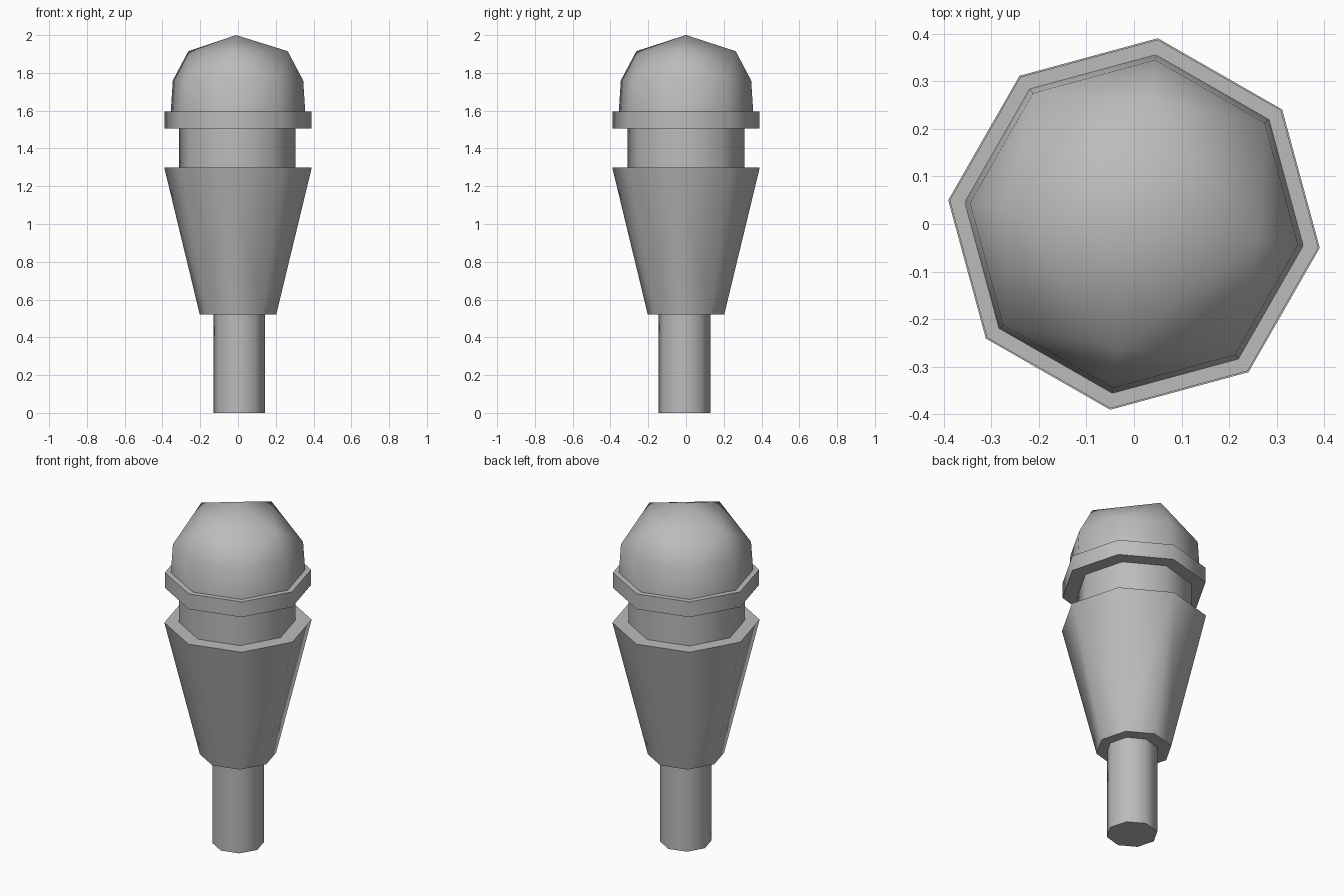
import bpy, bmesh
from math import cos, sin, radians, pi

cube = bpy.data.objects.get("Cube")
if cube:
    bpy.data.objects.remove(cube, do_unlink=True)

TWIST = radians(-7.3)

grey = bpy.data.materials.new("plain grey")
grey.use_nodes = True
colour = (0.5, 0.5, 0.5, 1)
grey.diffuse_color = colour
grey.node_tree.nodes["Principled BSDF"].inputs["Base Color"].default_value = colour


def stacked_rings(name, rings, centre=(0, 0), tip=None):
    """Convex faceted solid through rings of (height, radius, sides)."""
    bm = bmesh.new()
    for z, r, sides in rings:
        for i in range(sides):
            a = TWIST + 2 * pi * i / sides
            bm.verts.new((centre[0] + r * cos(a), centre[1] + r * sin(a), z))
    if tip:
        bm.verts.new(tip)
    bmesh.ops.convex_hull(bm, input=bm.verts)
    bmesh.ops.dissolve_limit(bm, angle_limit=radians(1), verts=bm.verts, edges=bm.edges)
    bmesh.ops.recalc_face_normals(bm, faces=bm.faces)
    mesh = bpy.data.meshes.new(name)
    bm.to_mesh(mesh)
    bm.free()
    mesh.materials.append(grey)
    obj = bpy.data.objects.new(name, mesh)
    bpy.context.collection.objects.link(obj)
    bpy.ops.object.select_all(action='DESELECT')
    obj.select_set(True)
    bpy.context.view_layer.objects.active = obj
    bpy.ops.object.shade_smooth_by_angle(angle=radians(50))


# Stem and flared body
stacked_rings("stem", [(0, 0.138, 8), (0.54, 0.138, 8)], (0.007, -0.008))
stacked_rings("tapered_body", [(0.52, 0.204, 8), (1.3, 0.394, 8)])

# Neck and collar
stacked_rings("neck", [(1.28, 0.312, 8), (1.53, 0.312, 8)], (-0.004, 0))
stacked_rings("collar", [(1.505, 0.391, 8), (1.595, 0.391, 8)])

# Dome: eight sides narrowing to four under the tip
stacked_rings("dome", [(1.58, 0.36, 8), (1.76, 0.348, 8), (1.915, 0.265, 4)],
              tip=(-0.01, 0, 2))
